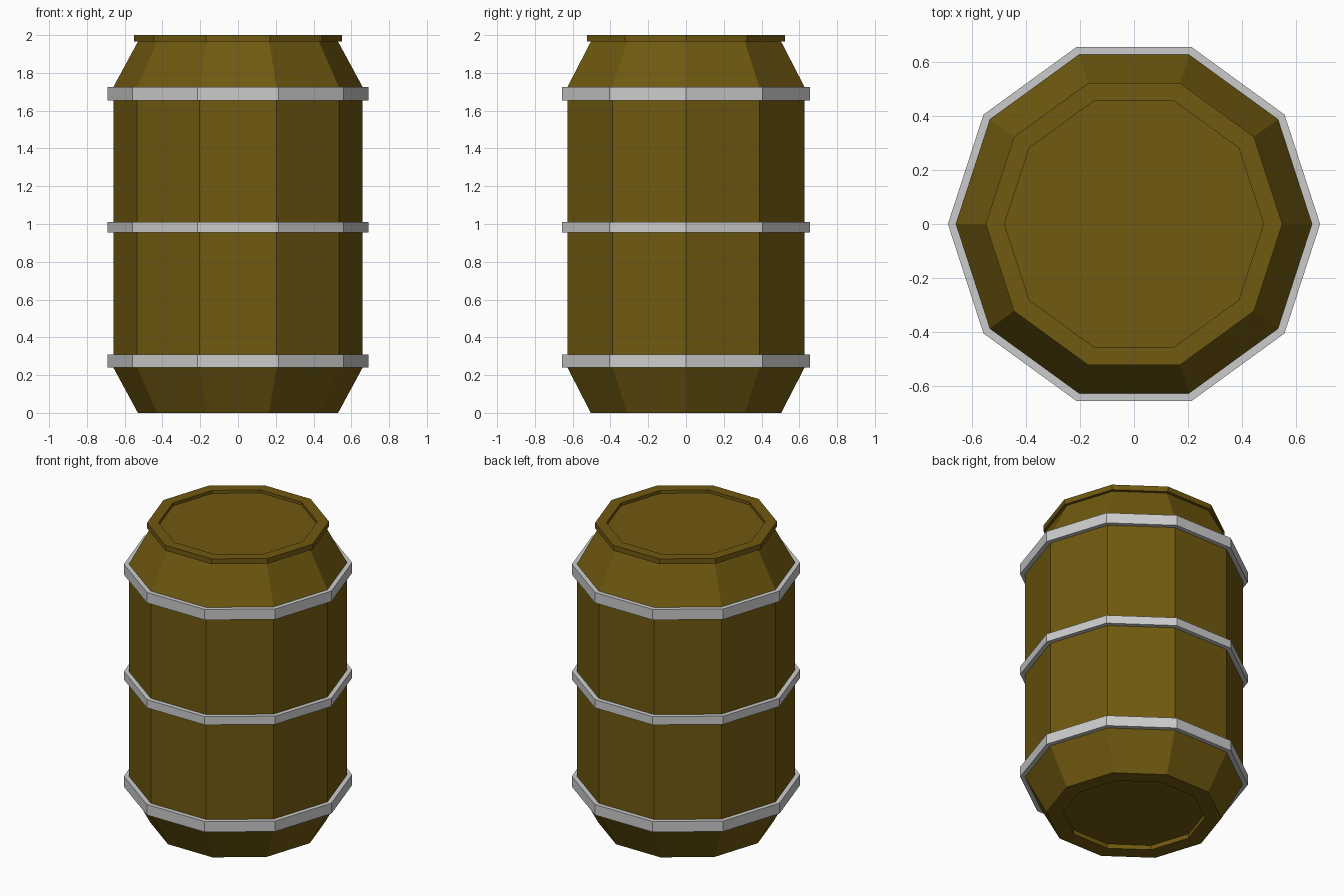
import bpy, bmesh
from math import cos, sin, tau

if "Cube" in bpy.data.objects:
    bpy.data.objects.remove(bpy.data.objects["Cube"])

SIDES = 10

wood = bpy.data.materials.new("brown_wood")
wood.diffuse_color = (0.16, 0.10, 0.005, 1)
wood.use_nodes = True
wood.node_tree.nodes["Principled BSDF"].inputs["Base Color"].default_value = wood.diffuse_color


def lathe(name, profile, closed=False, material=None):
    """Spin (radius, z) points, listed bottom to top on the outside, into a ten-sided solid."""
    bm = bmesh.new()
    rings = [[bm.verts.new((r * cos(tau * i / SIDES), r * sin(tau * i / SIDES), z))
              for i in range(SIDES)] for r, z in profile]
    pairs = list(zip(rings, rings[1:]))
    if closed:
        pairs.append((rings[-1], rings[0]))
    else:
        bm.faces.new(rings[0][::-1])
        bm.faces.new(rings[-1])
    for a, b in pairs:
        for i in range(SIDES):
            j = (i + 1) % SIDES
            bm.faces.new((a[i], a[j], b[j], b[i]))
    bmesh.ops.recalc_face_normals(bm, faces=bm.faces[:])
    mesh = bpy.data.meshes.new(name)
    bm.to_mesh(mesh)
    bm.free()
    obj = bpy.data.objects.new(name, mesh)
    bpy.context.collection.objects.link(obj)
    if material:
        mesh.materials.append(material)
    return obj


# Barrel: recessed base, tapered ends, straight middle, lipped and recessed lid
lathe("barrel_body", [
    (0.43, 0.03), (0.43, 0.0), (0.53, 0.0),
    (0.66, 0.24), (0.66, 1.725),
    (0.53, 1.965), (0.55, 1.965), (0.55, 2.0),
    (0.48, 2.0), (0.48, 1.98),
], material=wood)

# Metal hoops around the straight middle
for name, low, high in (("lower_hoop", 0.24, 0.31),
                        ("middle_hoop", 0.955, 1.01),
                        ("upper_hoop", 1.655, 1.725)):
    lathe(name, [(0.655, low), (0.69, low), (0.69, high), (0.655, high)], closed=True)
